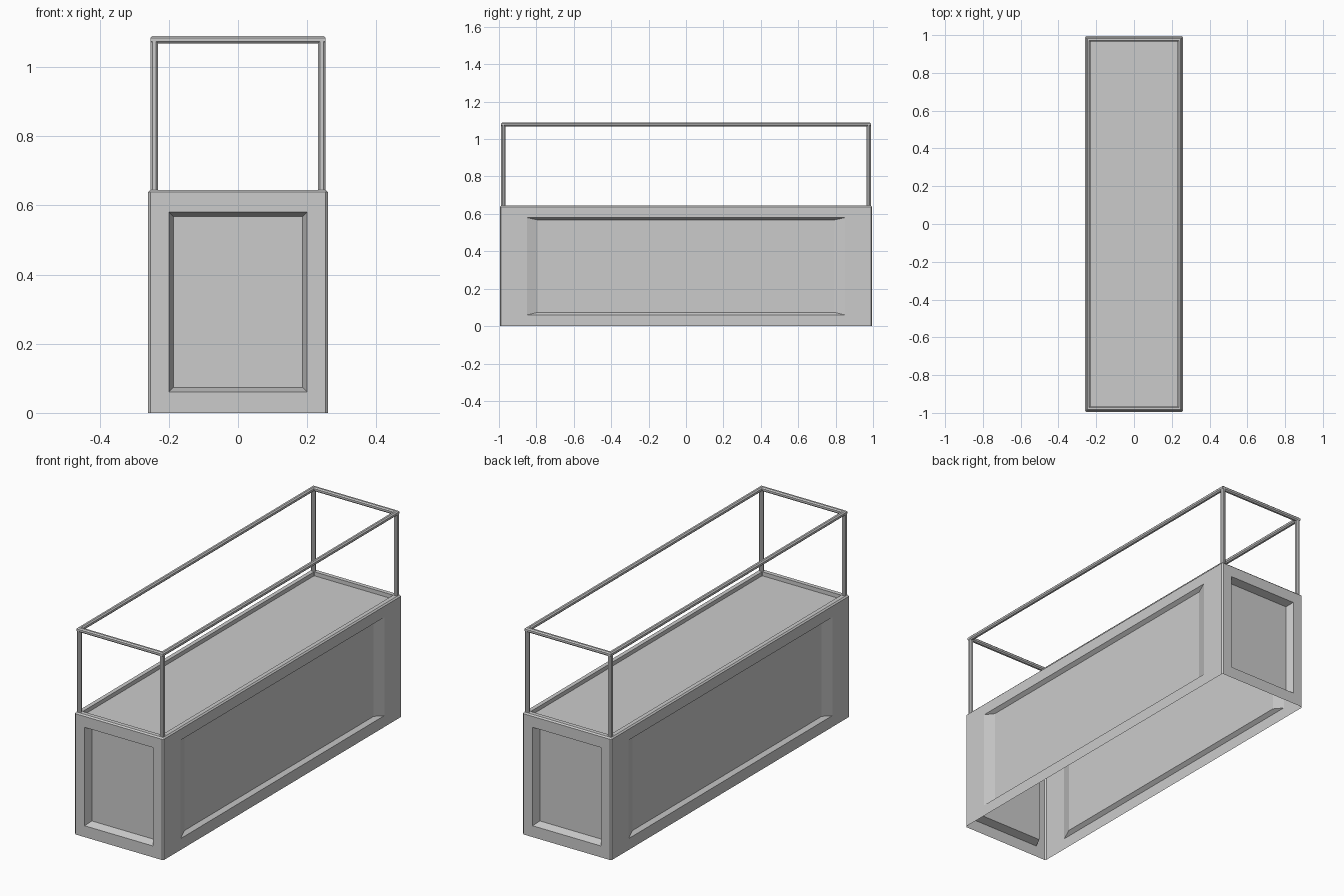
import bpy, bmesh

if "Cube" in bpy.data.objects:
    bpy.data.objects.remove(bpy.data.objects["Cube"])


def finish(name, bm):
    bmesh.ops.remove_doubles(bm, verts=bm.verts, dist=1e-5)
    bmesh.ops.recalc_face_normals(bm, faces=bm.faces)
    me = bpy.data.meshes.new(name)
    bm.to_mesh(me)
    bm.free()
    ob = bpy.data.objects.new(name, me)
    bpy.context.collection.objects.link(ob)
    return ob


def face(bm, pts):
    bm.faces.new([bm.verts.new(p) for p in pts])


def strip(bm, a, b):
    # quads between two closed point loops
    n = len(a)
    for i in range(n):
        j = (i + 1) % n
        face(bm, [a[i], a[j], b[j], b[i]])


def rect(hx, hy, z, c=0.0):
    # rectangle loop with chamfered corners
    if c == 0:
        return [(-hx, -hy, z), (hx, -hy, z), (hx, hy, z), (-hx, hy, z)]
    return [(-hx + c, -hy, z), (hx - c, -hy, z), (hx, -hy + c, z), (hx, hy - c, z),
            (hx - c, hy, z), (-hx + c, hy, z), (-hx, hy - c, z), (-hx, -hy + c, z)]


# Pedestal: open-bottomed shell with recessed panels and a sunken top
HX, HY, C, TOP = 0.26, 0.995, 0.007, 0.645
bm = bmesh.new()
low, high = rect(HX, HY, 0, C), rect(HX, HY, TOP - C, C)
for i in (1, 3, 5, 7):  # corner chamfers
    j = (i + 1) % 8
    face(bm, [low[i], low[j], high[j], high[i]])


def wall(place, half, outer, bevel, depth):
    loops = [(half, 0, TOP - C, 0), (outer, 0.06, 0.58, 0),
             (outer - bevel, 0.074, 0.567, depth)]
    pts = [[place(-h, z0, d), place(h, z0, d), place(h, z1, d), place(-h, z1, d)]
           for h, z0, z1, d in loops]
    strip(bm, pts[0], pts[1])
    strip(bm, pts[1], pts[2])
    face(bm, pts[2])


for s in (-1, 1):
    wall(lambda u, z, d: (u, s * (HY - d), z), HX - C, 0.20, 0.014, 0.04)
    wall(lambda u, z, d: (s * (HX - d), u, z), HY - C, 0.85, 0.06, 0.02)

cap = rect(HX - C, HY - C, TOP, 0.003)
strip(bm, high, cap)
rim = rect(0.231, 0.966, TOP, 0.001)
floor = rect(0.231, 0.966, 0.624, 0.001)
strip(bm, cap, rim)
strip(bm, rim, floor)
face(bm, floor)
finish("pedestal", bm)

# Top frame: chamfered bar swept round a rectangle
FX, FY, W, ZT, B = 0.253, 0.988, 0.022, 1.09, 0.006
profile = [(B, 0), (W - B, 0), (W, B), (W, W - B), (W - B, W), (B, W), (0, W - B), (0, B)]
bm = bmesh.new()
loops = [rect(FX - o, FY - o, ZT - d) for o, d in profile]
for k in range(len(loops)):
    strip(bm, loops[k], loops[(k + 1) % len(loops)])
finish("top_frame", bm)

# Corner posts
for sx in (-1, 1):
    for sy in (-1, 1):
        bm = bmesh.new()
        x, y = sx * (FX - W / 2), sy * (FY - W / 2)
        a, b = [[(p[0] + x, p[1] + y, p[2]) for p in rect(W / 2, W / 2, z, B)]
                for z in (0.63, ZT - B)]
        strip(bm, a, b)
        face(bm, a)
        face(bm, b)
        finish("corner_post", bm)
